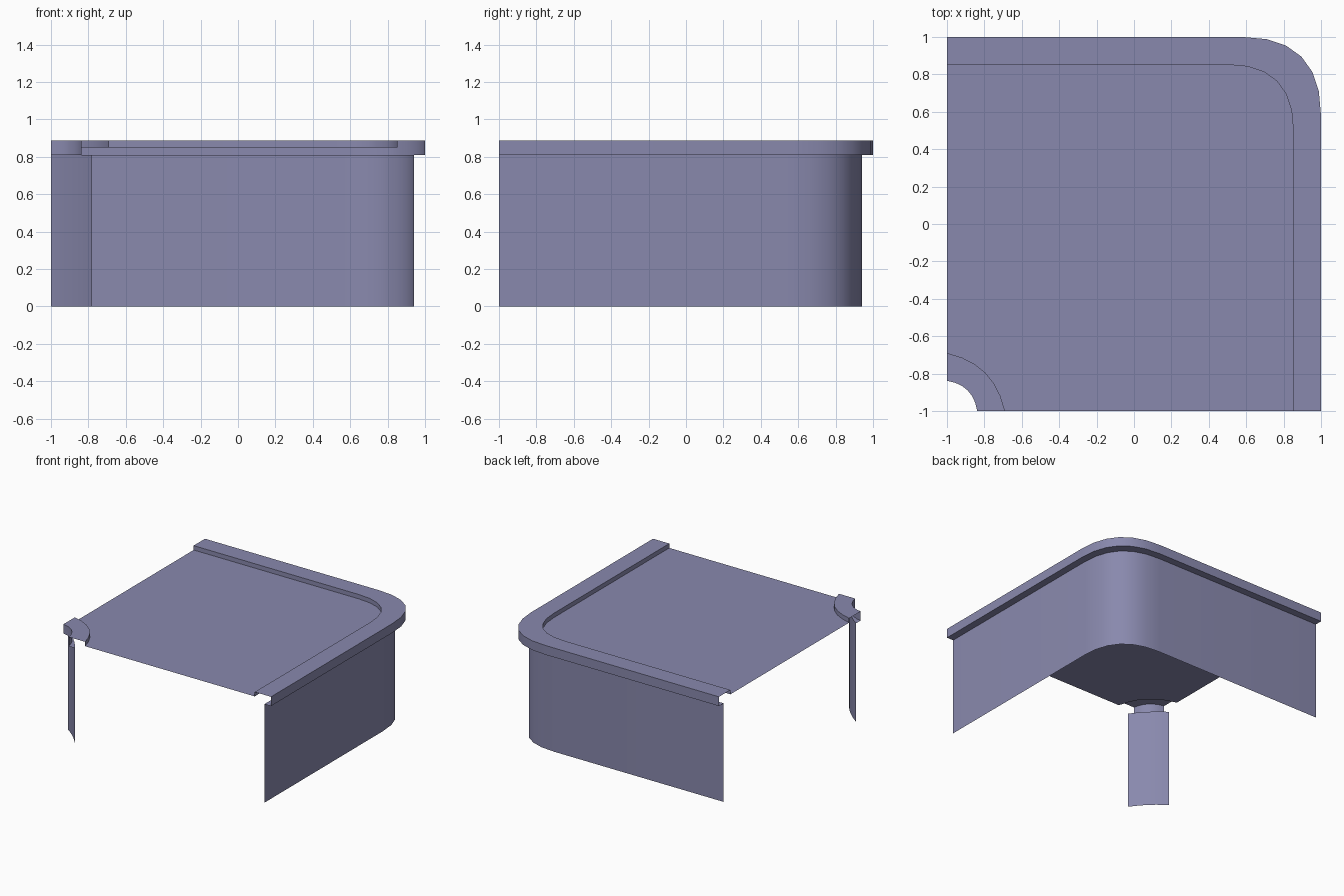
import bpy, bmesh, math
from mathutils import Vector

cube = bpy.data.objects.get("Cube")
if cube:
    bpy.data.objects.remove(cube, do_unlink=True)

WALL_TOP, ROOF, TOP = 0.81, 0.85, 0.886
STEPS = 6

slate = bpy.data.materials.new("slate violet")
slate.use_nodes = True
slate.diffuse_color = (0.25, 0.25, 0.42, 1)
slate.node_tree.nodes["Principled BSDF"].inputs["Base Color"].default_value = (0.25, 0.25, 0.42, 1)


def bend(a, c, b):
    """Quadratic curve from a to b pulled toward c."""
    a, b, c = Vector(a), Vector(b), Vector(c)
    ts = [i / STEPS for i in range(STEPS + 1)]
    return [a * (1 - t) ** 2 + c * (2 * t * (1 - t)) + b * t * t for t in ts]


def outer_path(edge, start):
    """Straight back run, rounded corner, straight side run."""
    return [Vector((-1, edge))] + bend((start, edge), (edge, edge), (edge, start)) + [Vector((edge, -1))]


def inner_path(end, pull):
    """Small rounded corner cut at the front right."""
    return bend((-1, end), (pull, pull), (end, -1))


def make(name, bm):
    bmesh.ops.recalc_face_normals(bm, faces=bm.faces)
    me = bpy.data.meshes.new(name)
    bm.to_mesh(me)
    bm.free()
    me.materials.append(slate)
    ob = bpy.data.objects.new(name, me)
    bpy.context.collection.objects.link(ob)
    bpy.ops.object.select_all(action='DESELECT')
    ob.select_set(True)
    bpy.context.view_layer.objects.active = ob
    bpy.ops.object.shade_smooth_by_angle(angle=math.radians(35))
    return ob


def loft(name, rows):
    """Skin a strip through (path, height) rows."""
    bm = bmesh.new()
    rings = [[bm.verts.new((p.x, p.y, z)) for p in path] for path, z in rows]
    for lo, hi in zip(rings, rings[1:]):
        for i in range(len(lo) - 1):
            bm.faces.new((lo[i], lo[i + 1], hi[i + 1], hi[i]))
    make(name, bm)


def corner_set(label, wall, outside, inside):
    """Wall sheet with an overhanging coping on top."""
    loft(label + "_wall", [(wall, 0), (wall, WALL_TOP)])
    loft(label + "_coping", [(wall, WALL_TOP), (outside, WALL_TOP), (outside, TOP),
                             (inside, TOP), (inside, ROOF)])


# Large rounded corner and small opposite corner
main_inside = outer_path(0.852, 0.5)
small_inside = inner_path(-0.69, -0.745)
corner_set("main", outer_path(0.94, 0.54), outer_path(1.0, 0.58), main_inside)
corner_set("small", inner_path(-0.78, -0.87), inner_path(-0.838, -0.86), small_inside)

# Flat roof between the two copings
bm = bmesh.new()
outline = main_inside + small_inside[::-1]
bm.faces.new([bm.verts.new((p.x, p.y, ROOF)) for p in outline])
bmesh.ops.triangulate(bm, faces=bm.faces)
make("roof_deck", bm)
